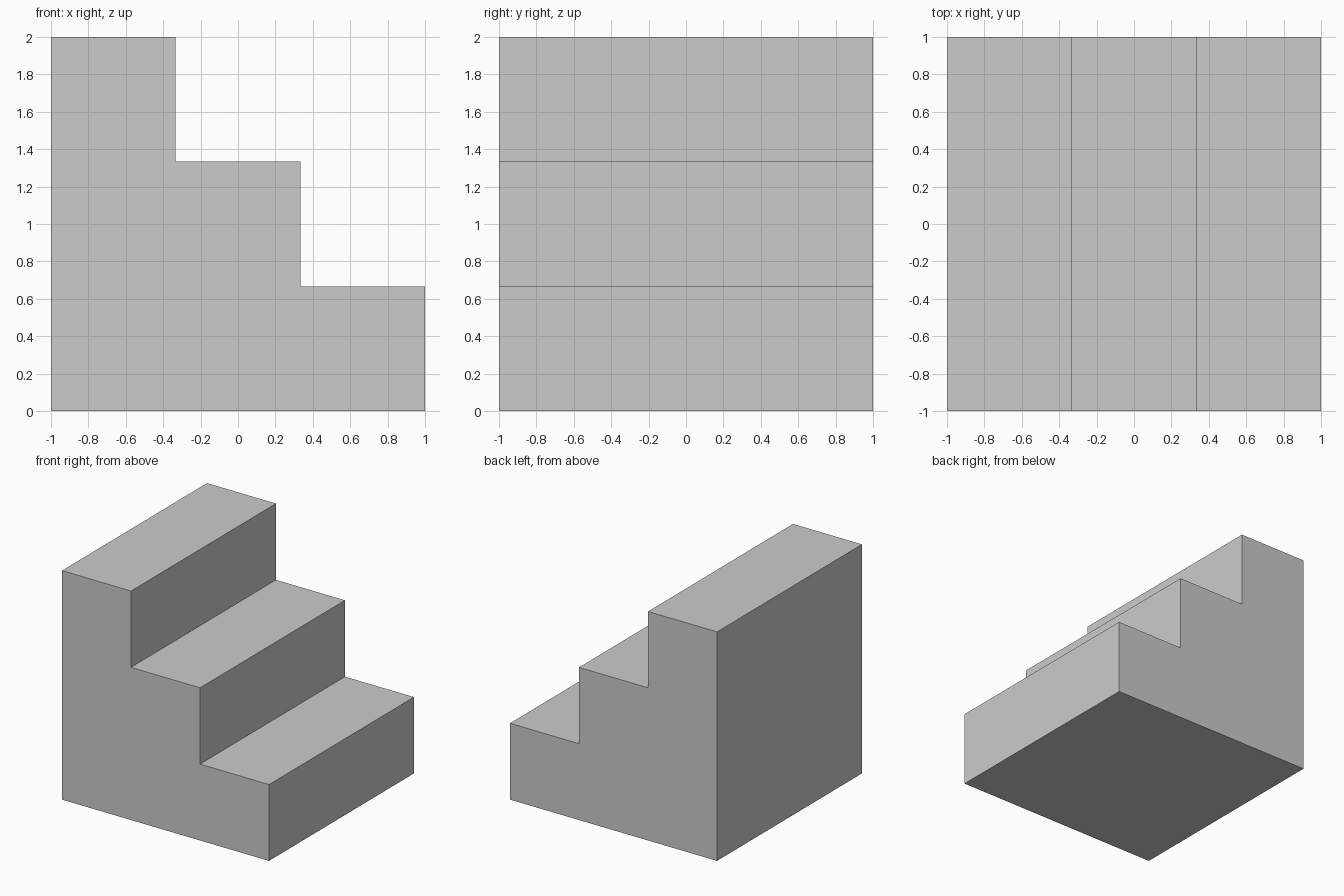
import bpy
import bmesh

if "Cube" in bpy.data.objects:
    bpy.data.objects.remove(bpy.data.objects["Cube"])

STEPS = 3
SIZE = 2.0
step = SIZE / STEPS
half = SIZE / 2

# Stair profile in the xz plane: base corners, then steps climbing toward -x
profile = [(-half, 0), (half, 0)]
for i in range(STEPS):
    x, z = half - i * step, (i + 1) * step
    profile += [(x, z), (x - step, z)]

# Extrude the profile through the full depth
bm = bmesh.new()
face = bm.faces.new([bm.verts.new((x, -half, z)) for x, z in profile])
result = bmesh.ops.extrude_face_region(bm, geom=[face], use_keep_orig=True)
moved = [g for g in result["geom"] if isinstance(g, bmesh.types.BMVert)]
bmesh.ops.translate(bm, verts=moved, vec=(0, SIZE, 0))
bmesh.ops.recalc_face_normals(bm, faces=bm.faces)

mesh = bpy.data.meshes.new("staircase")
bm.to_mesh(mesh)
bm.free()
staircase = bpy.data.objects.new("staircase", mesh)
bpy.context.collection.objects.link(staircase)
